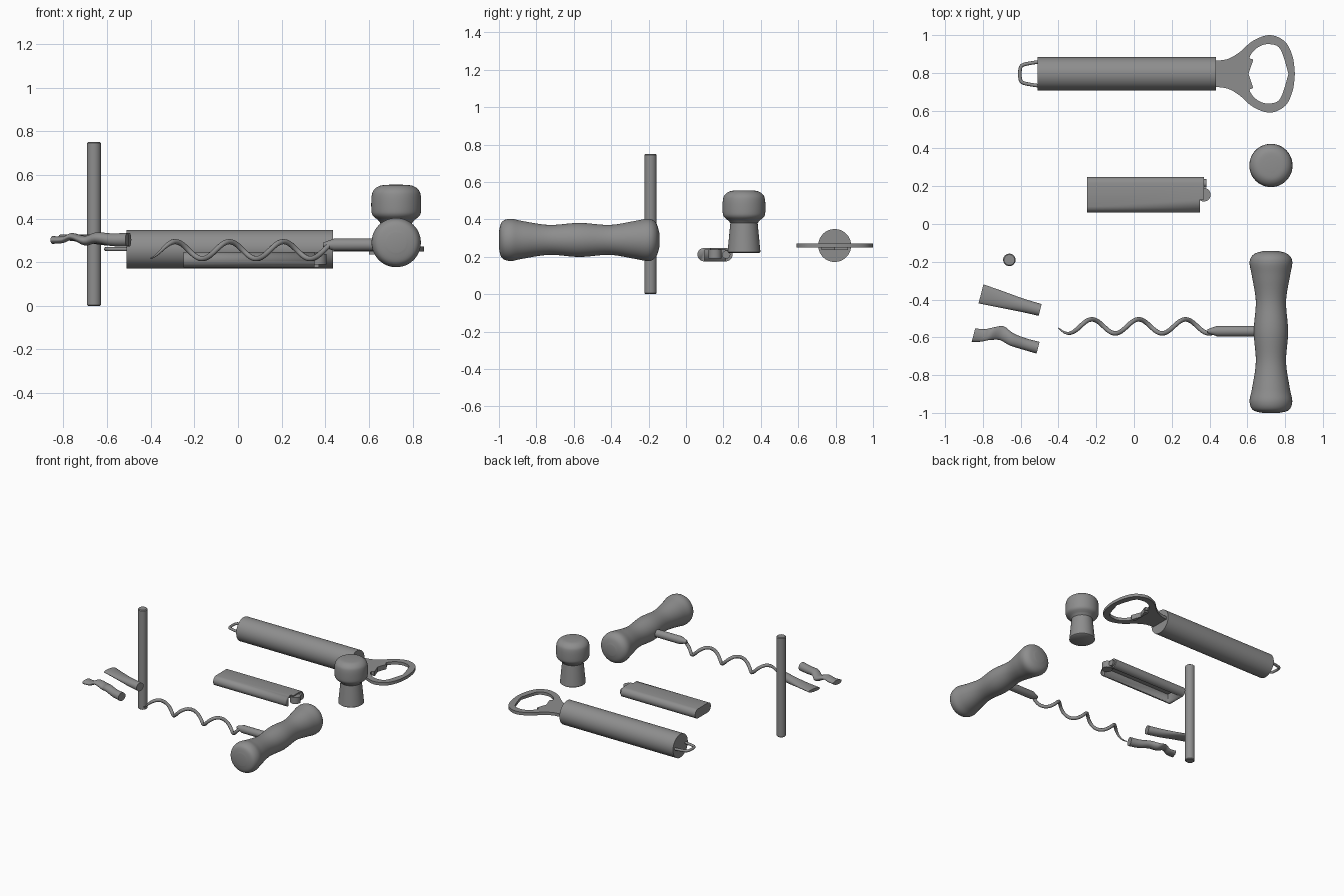
import bpy, bmesh, math
from mathutils import Vector, Matrix

if "Cube" in bpy.data.objects:
    bpy.data.objects.remove(bpy.data.objects["Cube"])

GREY = (0.27, 0.27, 0.27, 1)
metal = bpy.data.materials.new("mid_grey")
metal.use_nodes = True
metal.diffuse_color = GREY
metal.node_tree.nodes["Principled BSDF"].inputs["Base Color"].default_value = GREY


def make(name, bm, angle=40):
    bmesh.ops.recalc_face_normals(bm, faces=bm.faces)
    mesh = bpy.data.meshes.new(name)
    bm.to_mesh(mesh)
    bm.free()
    ob = bpy.data.objects.new(name, mesh)
    bpy.context.collection.objects.link(ob)
    mesh.materials.append(metal)
    bpy.ops.object.select_all(action='DESELECT')
    ob.select_set(True)
    bpy.context.view_layer.objects.active = ob
    bpy.ops.object.shade_smooth_by_angle(angle=math.radians(angle))
    return ob


def skin(bm, rings):
    """Bridge equal closed rings of points and cap both ends."""
    rows = [[bm.verts.new(p) for p in ring] for ring in rings]
    n = len(rows[0])
    for a, b in zip(rows, rows[1:]):
        for i in range(n):
            j = (i + 1) % n
            bm.faces.new((a[i], a[j], b[j], b[i]))
    bm.faces.new(rows[0])
    bm.faces.new(rows[-1])


def circle(center, u, v, ru, rv, n):
    c = Vector(center)
    turns = [math.tau * i / n for i in range(n)]
    return [c + u * ru * math.cos(t) + v * rv * math.sin(t) for t in turns]


X, Y, Z = Matrix.Identity(3)


def lathe(name, origin, axis, profile, n=48):
    """Turn (distance along axis, radius) pairs about an axis."""
    u, v = {"x": (Y, Z), "y": (Z, X), "z": (X, Y)}[axis]
    d = {"x": X, "y": Y, "z": Z}[axis]
    bm = bmesh.new()
    skin(bm, [circle(Vector(origin) + d * t, u, v, r, r, n) for t, r in profile])
    return make(name, bm)


def spline(pts, steps=6):
    """Smooth Catmull-Rom points through any tuples."""
    p = [Vector(q) for q in [pts[0], *pts, pts[-1]]]
    out = []
    for a, b, c, d in zip(p, p[1:], p[2:], p[3:]):
        for k in range(steps):
            t = k / steps
            out.append(0.5 * (2 * b + (c - a) * t + (2 * a - 5 * b + 4 * c - d) * t * t
                              + (3 * b - a - 3 * c + d) * t ** 3))
    return out + [p[-1]]


def sweep(name, path, radii, n=10):
    bm = bmesh.new()
    rings = []
    for i, p in enumerate(path):
        tan = (path[min(i + 1, len(path) - 1)] - path[max(i - 1, 0)]).normalized()
        u = tan.cross(Z).normalized()
        rings.append(circle(p, u, u.cross(tan), radii[i], radii[i], n))
    skin(bm, rings)
    return make(name, bm)


# Upright rod
lathe("upright_rod", (-0.66, -0.19, 0), "z",
      [(0, 0.028), (0.005, 0.033), (0.745, 0.033), (0.75, 0.028)], 32)

# Corkscrew handle, shank and worm
handle = spline([(-1.0, 0.045), (-0.985, 0.095), (-0.94, 0.113), (-0.87, 0.1), (-0.73, 0.08),
                 (-0.57, 0.091), (-0.41, 0.08), (-0.28, 0.1), (-0.2, 0.113),
                 (-0.16, 0.09), (-0.143, 0.04)])
lathe("corkscrew_handle", (0.725, 0, 0.29), "y", handle)
lathe("corkscrew_shank", (0, -0.567, 0.28), "x",
      [(0.39, 0.01), (0.44, 0.028), (0.68, 0.028)], 24)
PITCH = 0.248
worm, thickness = [], []
for i in range(161):
    x = -0.4 + 0.83 * i / 160
    worm.append(Vector((x, -0.542 + 0.037 * math.cos(math.tau * (x - 0.025) / PITCH),
                        0.255 + 0.039 * math.cos(math.tau * (x + 0.04) / PITCH))))
    thickness.append(min(0.012, 0.003 + 0.012 * i / 25))
sweep("corkscrew_worm", worm, thickness)

# Bottle stopper
stopper = [(0.22, 0.08), (0.226, 0.088), (0.38, 0.073), (0.395, 0.085)]
stopper += spline([(0.398, 0.09), (0.415, 0.108), (0.44, 0.114), (0.5, 0.113),
                   (0.53, 0.103), (0.55, 0.075), (0.555, 0.03)])
lathe("bottle_stopper", (0.725, 0.31, 0), "z", stopper)

# Bottle opener barrel and hanging loop
OY, OZ = 0.795, 0.26
lathe("opener_barrel", (0, OY, OZ), "x", [(-0.51, 0.088), (0.435, 0.088)], 64)
half = [(-0.48, 0.066), (-0.54, 0.058), (-0.59, 0.046), (-0.603, 0.022)]
loop = spline([(x, OY + y, OZ) for x, y in half]
              + [(x, OY - y, OZ) for x, y in reversed(half)], 5)
sweep("hanging_loop", loop, [0.0095] * len(loop))

# Flat opener head: matching outer and inner outlines, mirrored across its axis
outer = spline([(0.4, 0.07), (0.44, 0.07), (0.5, 0.08), (0.56, 0.115), (0.63, 0.175),
                (0.72, 0.205), (0.8, 0.17), (0.84, 0.09), (0.852, 0)])
inner = spline([(0.605, 0), (0.607, 0.03), (0.63, 0.072), (0.612, 0.085), (0.632, 0.12),
                (0.67, 0.148), (0.72, 0.157), (0.775, 0.13), (0.818, 0)])
bm = bmesh.new()
for side in (1, -1):
    rows = []
    for o, i in zip(outer, inner):
        rows.append([bm.verts.new((p[0], OY + side * p[1], OZ + z))
                     for p, z in ((o, -0.011), (o, 0.011), (i, 0.011), (i, -0.011))])
    for a, b in zip(rows, rows[1:]):
        for k in range(4):
            bm.faces.new((a[k], a[(k + 1) % 4], b[(k + 1) % 4], b[k]))
# Fill the tongue between the two halves
lo, hi = OZ - 0.011, OZ + 0.011
bmesh.ops.remove_doubles(bm, verts=bm.verts, dist=0.0002)
for z in (lo, hi):
    bm.faces.new([bm.verts.new(p) for p in
                  ((0.4, OY - 0.07, z), (0.605, OY, z), (0.4, OY + 0.07, z))])
make("opener_head", bm, 30)
bm = bmesh.new()
skin(bm, [[(x + dx, OY + y, OZ + z) for x, y, dx in
           ((0.6, -0.07, 0), (0.63, -0.07, 0), (0.606, 0, 0), (0.63, 0.07, 0), (0.6, 0.07, 0))]
          for z in (-0.025, 0.011)])
make("opener_tooth", bm, 30)


# Lever sleeve with rounded sides and a channel underneath
def capsule(x, hw, r, cy=0.155, cz=0.211):
    pts = []
    for k in range(24):
        t = math.tau * (k + 0.5) / 24
        shift = (hw - r) * (1 if math.cos(t) > 0 else -1)
        pts.append((x, cy + shift + r * math.cos(t), cz + r * math.sin(t)))
    return pts


bm = bmesh.new()
skin(bm, [capsule(-0.25, 0.094, 0.036), capsule(0.37, 0.094, 0.036)])
sleeve = make("lever_sleeve", bm)


def cut(target, name, low, high):
    bm = bmesh.new()
    bmesh.ops.create_cube(bm, size=1)
    low, high = Vector(low), Vector(high)
    bmesh.ops.scale(bm, vec=high - low, verts=bm.verts)
    bmesh.ops.translate(bm, vec=(low + high) / 2, verts=bm.verts)
    cutter = make(name, bm)
    cutter.hide_render = True
    cutter.hide_set(True)
    mod = target.modifiers.new(name, 'BOOLEAN')
    mod.operation, mod.solver, mod.object = 'DIFFERENCE', 'EXACT', cutter
    bpy.context.view_layer.objects.active = target
    bpy.ops.object.modifier_apply(modifier=name)
    bpy.data.objects.remove(cutter)


cut(sleeve, "channel_cutter", (-0.22, 0.1, 0.1), (0.5, 0.21, 0.235))
cut(sleeve, "notch_cutter", (0.35, 0, 0.1), (0.5, 0.13, 0.3))
lathe("lever_pivot", (0.37, 0.155, 0), "z", [(0.19, 0.036), (0.238, 0.036)], 24)
lathe("lever_pin", (0, 0.215, 0.211), "x", [(0.3, 0.022), (0.385, 0.022)], 20)


# Flattened tool arms: (x, y, z, half width, half height) stations
def arm(name, stations):
    along = Vector((0.97, -0.25, 0))
    across = along.cross(Z).normalized()
    bm = bmesh.new()
    skin(bm, [circle(s[:3], across, Z, s[3], s[4], 24) for s in spline(stations, 4)])
    make(name, bm)


arm("plain_arm", [(-0.81, -0.37, 0.315, 0.052, 0.012), (-0.7, -0.4, 0.308, 0.044, 0.018),
                  (-0.6, -0.428, 0.303, 0.036, 0.027), (-0.497, -0.455, 0.303, 0.032, 0.031)])
arm("wavy_arm", [(-0.85, -0.588, 0.302, 0.037, 0.018), (-0.8, -0.59, 0.303, 0.034, 0.015),
                 (-0.76, -0.582, 0.318, 0.034, 0.016), (-0.7, -0.578, 0.298, 0.038, 0.022),
                 (-0.65, -0.61, 0.312, 0.034, 0.025), (-0.58, -0.635, 0.303, 0.031, 0.029),
                 (-0.508, -0.655, 0.303, 0.032, 0.031)])
